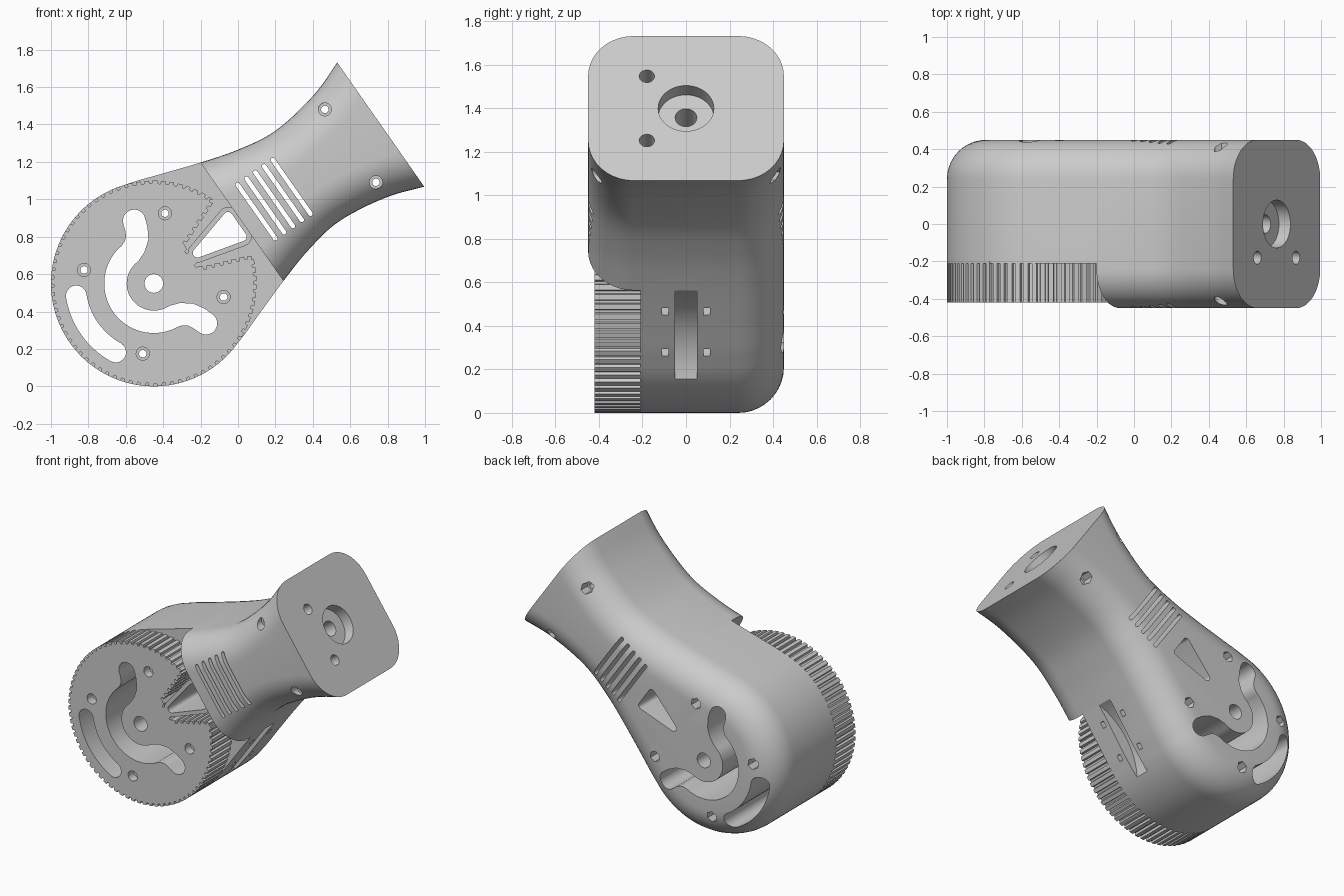
import bpy, bmesh
from math import sin, cos, pi, radians, hypot
from mathutils import Vector
from mathutils.geometry import convex_hull_2d

if "Cube" in bpy.data.objects:
    bpy.data.objects.remove(bpy.data.objects["Cube"])

TILT = radians(35)      # lean of the arm
NECK, END = 0.575, 1.481
FILLET, HALF = 0.21, 0.45

grey = bpy.data.materials.new("light_grey")
grey.use_nodes = True
grey.diffuse_color = (0.6, 0.6, 0.6, 1)
grey.node_tree.nodes["Principled BSDF"].inputs["Base Color"].default_value = (0.6, 0.6, 0.6, 1)


def place(u, v, y):
    """Arm coordinates (along, across, depth) to world."""
    return (-0.45 + u * cos(TILT) - v * sin(TILT), y, 0.55 + u * sin(TILT) + v * cos(TILT))


def loft(name, rings):
    bm = bmesh.new()
    loops = [[bm.verts.new(p) for p in ring] for ring in rings]
    n = len(loops[0])
    for a, b in zip(loops, loops[1:]):
        for i in range(n):
            bm.faces.new((a[i], a[(i + 1) % n], b[(i + 1) % n], b[i]))
    bm.faces.new(loops[0][::-1])
    bm.faces.new(loops[-1])
    bmesh.ops.recalc_face_normals(bm, faces=bm.faces)
    if bm.calc_volume(signed=True) < 0:
        bmesh.ops.reverse_faces(bm, faces=bm.faces)
    mesh = bpy.data.meshes.new(name)
    bm.to_mesh(mesh)
    bm.free()
    mesh.materials.append(grey)
    ob = bpy.data.objects.new(name, mesh)
    bpy.context.scene.collection.objects.link(ob)
    return ob


def prism(name, pts, a, b, along=False):
    """Extrude a flat shape through the depth, or along the arm."""
    if along:
        return loft(name, [[place(d, p[0], p[1]) for p in pts] for d in (a, b)])
    return loft(name, [[place(p[0], p[1], d) for p in pts] for d in (a, b)])


def arc(u, v, r, a, b, n):
    return [(u + r * cos(radians(a + (b - a) * i / n)), v + r * sin(radians(a + (b - a) * i / n)))
            for i in range(n + 1)]


def circle(u, v, r, n=24):
    return arc(u, v, r, 0, 360, n)[:-1]


def normals(pts):
    """Right-hand normals of an open path."""
    out, n = [], len(pts)
    for i in range(n):
        p, q = pts[min(i + 1, n - 1)], pts[max(i - 1, 0)]
        d = hypot(p[0] - q[0], p[1] - q[1])
        out.append(((p[1] - q[1]) / d, (q[0] - p[0]) / d))
    return out


def offset(pts, w):
    return [(p[0] + w * n[0], p[1] + w * n[1]) for p, n in zip(pts, normals(pts))]


def stroke(path, w):
    """Round-ended band around a path."""
    nor = normals(path)

    def cap(p, n):
        return [(p[0] + w * (n[0] * cos(t) - n[1] * sin(t)), p[1] + w * (n[1] * cos(t) + n[0] * sin(t)))
                for t in (pi * k / 10 for k in range(1, 10))]
    back = (-nor[0][0], -nor[0][1])
    return offset(path, w) + cap(path[-1], nor[-1]) + offset(path, -w)[::-1] + cap(path[0], back)


def rounded(corners, r):
    pts = [q for c in corners for q in circle(c[0], c[1], r)]
    return [pts[i] for i in convex_hull_2d([Vector(p) for p in pts])]


def smooth_path(pts, steps):
    out = []
    for i in range(1, len(pts) - 2):
        a, b, c, d = (Vector(p) for p in pts[i - 1:i + 3])
        for k in range(steps):
            t = k / steps
            out.append(tuple(0.5 * (2 * b + (c - a) * t + (2 * a - 5 * b + 4 * c - d) * t * t
                                    + (3 * b - a - 3 * c + d) * t ** 3)))
    return out + [tuple(pts[-2])]


def toothed(path, count, depth):
    """Cut even square teeth into a closed path."""
    total = sum(hypot(a[0] - b[0], a[1] - b[1]) for a, b in zip(path, path[1:] + path[:1]))
    marks = [(k + f) / count * total for k in range(count) for f in (0, 0.55, 0.63, 0.92)]
    out, s, m = [], 0, 0
    for a, b in zip(path, path[1:] + path[:1]):
        d = hypot(b[0] - a[0], b[1] - a[1])
        while m < len(marks) and marks[m] < s + d:
            t, k = (marks[m] - s) / d, depth if m % 4 > 1 else 0
            out.append((a[0] + (b[0] - a[0]) * t - k * (b[1] - a[1]) / d,
                        a[1] + (b[1] - a[1]) * t + k * (b[0] - a[0]) / d))
            m += 1
        s += d
    return out


def carve(target, cutters):
    for c in cutters:
        mod = target.modifiers.new("cut", 'BOOLEAN')
        mod.operation, mod.solver, mod.object = 'DIFFERENCE', 'EXACT', c
        deps = bpy.context.evaluated_depsgraph_get()
        mesh = bpy.data.meshes.new_from_object(target.evaluated_get(deps))
        target.modifiers.clear()
        target.data = mesh


# Body: round head flowing into a waisted arm, with filleted front and back edges
flank = smooth_path([(0.0, 0.55), (0.188, 0.517), (0.379, 0.453), (0.577, 0.386), (0.779, 0.328),
                     (1.0, 0.296), (1.27, 0.333), (END, 0.4055), (1.7, 0.495), (1.9, 0.58)], 6)
lower = arc(0, 0, 0.55, 180, 290, 40)[:-1] + [(u, -v) for u, v in flank]


def body_ring(y, inset):
    half = offset(lower, -inset)
    half[0] = (inset - 0.55, 0)
    return [place(u, v, y) for u, v in half] + [place(u, -v, y) for u, v in half[:0:-1]]


levels = [(HALF - FILLET + FILLET * sin(radians(t)), FILLET * (1 - cos(radians(t)))) for t in range(0, 91, 9)]
body = loft("body", [body_ring(-y, d) for y, d in levels[::-1]] + [body_ring(y, d) for y, d in levels])

# Toothed wheel with a wedge notch facing the arm
wheel_path = arc(0, 0, 0.55, 20, 340, 160)
wheel_path += [(0.505, -0.17), (0.25, -0.07), (0.25, 0.07), (0.505, 0.17)]
wheel = prism("toothed_wheel", toothed(wheel_path, 84, 0.016), -0.42, -0.2)

# Triangular sleeve inside the notch
corners = [(0.285, 0), (0.53, 0.065), (0.53, -0.065)]
sleeve = prism("wedge_sleeve", rounded(corners, 0.052), -0.42, -0.2)

# Openings that pass through everything
through = []
body_only = []


def cut(name, pts, a=-1, b=1, along=False, group=through):
    group.append(prism(name, pts, a, b, along))


def trim(*args, **kw):
    cut(*args, group=body_only, **kw)


lobe = [(0.106, 0.335), (0.09, 0.29), (0.065, 0.248), (0.025, 0.218)]
curl = lobe + arc(0, 0, 0.205, 94, 266, 40) + [(u, -v) for u, v in lobe[::-1]]
cut("wedge_bore", rounded(corners, 0.025))
cut("curl_slot", stroke(curl, 0.06))
cut("outer_slot", stroke(arc(0, 0, 0.42, 154, 206, 20), 0.055))
cut("hub_bore", circle(0, 0, 0.05, 32))

# Bolt holes: round seat in front, six-sided nut seat behind
head_bolts = [(0.38 * cos(radians(a)), 0.38 * sin(radians(a))) for a in (46, -46, 134, 226)]
for u, v in head_bolts + [(1.283, 0.238), (1.283, -0.238)]:
    cut("bolt_bore", circle(u, v, 0.02, 16))
    cut("bolt_seat", circle(u, v, 0.035), -1, -0.36)
    cut("nut_seat", circle(u, v, 0.038, 6), 0.36, 1)

# Flat end of the arm, wheel recess and vent slots
trim("end_trim", [(-1, -1), (1, -1), (1, 1), (-1, 1)], END, 3, along=True)
trim("wheel_recess", [(-1, -1), (NECK, -1), (NECK, 1), (-1, 1)], -1, -0.21)
for i in range(5):
    u = 0.67 + 0.0575 * i
    trim("vent_slot", stroke([(u, -0.175), (u, 0.175)], 0.012))

# Sockets in the end face
trim("end_socket", circle(0, 0, 0.128, 40), END - 0.075, 2, along=True)
trim("end_bore", circle(0, 0, 0.05), END - 0.3, 2, along=True)
for v in (-0.18, 0.18):
    trim("end_pin_hole", circle(v, -0.18, 0.035), END - 0.25, 2, along=True)

# Strap groove and small square holes under the head
nu, nv = sin(radians(20)), -cos(radians(20))
trim("strap_groove", circle(0.317 + 0.37 * nu, -0.47 + 0.37 * nv, 0.45, 80), -0.05, 0.05)
for u, v in ((0.24, -0.50), (0.46, -0.425)):
    box = [(u + i * nu - j * nv, v + i * nv + j * nu)
           for i, j in ((-0.1, -0.02), (0.1, -0.02), (0.1, 0.02), (-0.1, 0.02))]
    for y in (-0.11, 0.08):
        trim("strap_hole", box, y, y + 0.03)

carve(body, body_only + through)
carve(wheel, through)
carve(sleeve, through[:1])
for c in body_only + through:
    bpy.data.objects.remove(c)

# Smooth shading with crisp edges
for ob in (body, wheel, sleeve):
    bpy.ops.object.select_all(action='DESELECT')
    ob.select_set(True)
    bpy.context.view_layer.objects.active = ob
    bpy.ops.object.shade_smooth_by_angle(angle=radians(25))
